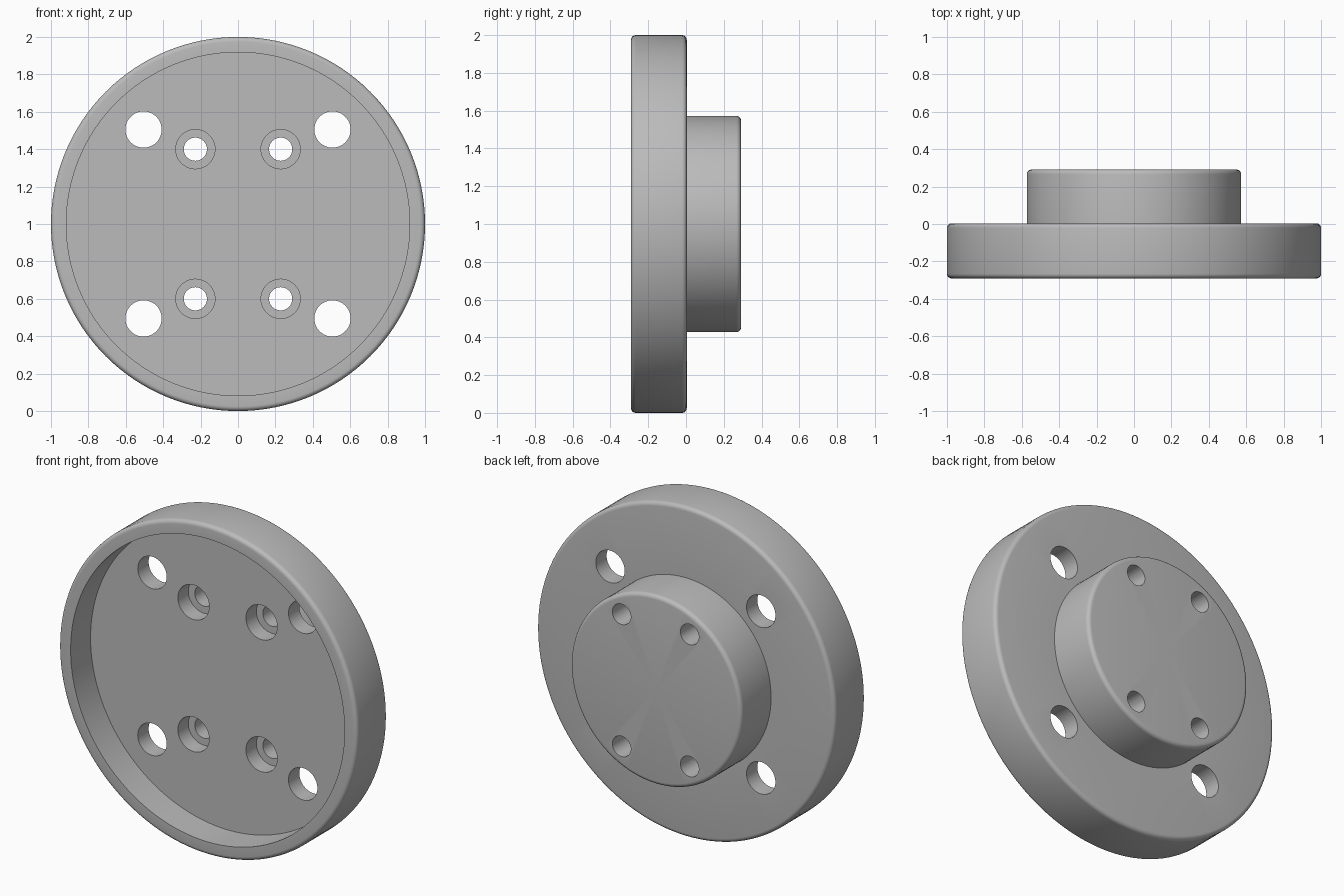
import bpy, bmesh
from math import pi, sin, cos, radians
from mathutils import Vector

cube = bpy.data.objects.get("Cube")
if cube:
    bpy.data.objects.remove(cube, do_unlink=True)

grey = bpy.data.materials.new("machined grey")
grey.use_nodes = True
colour = (0.5, 0.5, 0.5, 1)
grey.diffuse_color = colour
grey.node_tree.nodes["Principled BSDF"].inputs["Base Color"].default_value = colour


def lathe(name, profile, centre, steps):
    """Turn a (radius, y) profile, from axis to axis, into a solid around y."""
    bm = bmesh.new()
    verts = [bm.verts.new((r, y, 0)) for r, y in profile]
    edges = [bm.edges.new(pair) for pair in zip(verts, verts[1:])]
    bmesh.ops.spin(bm, geom=verts + edges, cent=(0, 0, 0), axis=(0, 1, 0),
                   angle=2 * pi, steps=steps, use_merge=True)
    bmesh.ops.remove_doubles(bm, verts=bm.verts, dist=0.0001)
    bmesh.ops.recalc_face_normals(bm, faces=bm.faces)
    bmesh.ops.translate(bm, verts=bm.verts, vec=Vector(centre))
    mesh = bpy.data.meshes.new(name)
    bm.to_mesh(mesh)
    bm.free()
    mesh.materials.append(grey)
    obj = bpy.data.objects.new(name, mesh)
    bpy.context.collection.objects.link(obj)
    return obj


def fillet(r, y, radius, start, segments=5):
    """Quarter-round points about a centre, turning from start towards +y."""
    angles = [radians(start + 90 * i / segments) for i in range(segments + 1)]
    return [(r + radius * cos(a), y + radius * sin(a)) for a in angles]


# Flange with a dished front and a round hub behind
FRONT, FLOOR, STEP, BACK = -0.291, -0.1, 0.004, 0.291
OUTER, DISH, HUB, ROUND = 1.0, 0.918, 0.573, 0.025
profile = [(0, FLOOR), (DISH, FLOOR), (DISH, FRONT)]
profile += fillet(OUTER - ROUND, FRONT + ROUND, ROUND, -90)
profile += fillet(OUTER - ROUND, STEP - ROUND, ROUND, 0)
profile += [(HUB, STEP)]
profile += fillet(HUB - ROUND, BACK - ROUND, ROUND, 0)
profile += [(0, BACK)]
flange = lathe("flanged_hub", profile, (0, 0, 1), 128)

# Through holes in the flange, counterbored screw holes in the hub
bolt = [(0, -0.2), (0.097, -0.2), (0.097, 0.1), (0, 0.1)]
screw = [(0, -0.2), (0.105, -0.2), (0.105, 0), (0.062, 0), (0.062, 0.4), (0, 0.4)]
cutters = []
for sx in (-1, 1):
    for sz in (-1, 1):
        cutters.append(lathe("bolt_hole_cutter", bolt, (0.505 * sx, 0, 1 + 0.505 * sz), 48))
        cutters.append(lathe("screw_hole_cutter", screw, (0.228 * sx, 0, 1 + 0.4 * sz), 48))

bpy.ops.object.select_all(action="DESELECT")
flange.select_set(True)
bpy.context.view_layer.objects.active = flange
for cutter in cutters:
    cut = flange.modifiers.new("hole", "BOOLEAN")
    cut.operation = "DIFFERENCE"
    cut.solver = "EXACT"
    cut.object = cutter
    bpy.ops.object.modifier_apply(modifier=cut.name)
    bpy.data.objects.remove(cutter, do_unlink=True)

bpy.ops.object.shade_smooth_by_angle(angle=radians(30))
